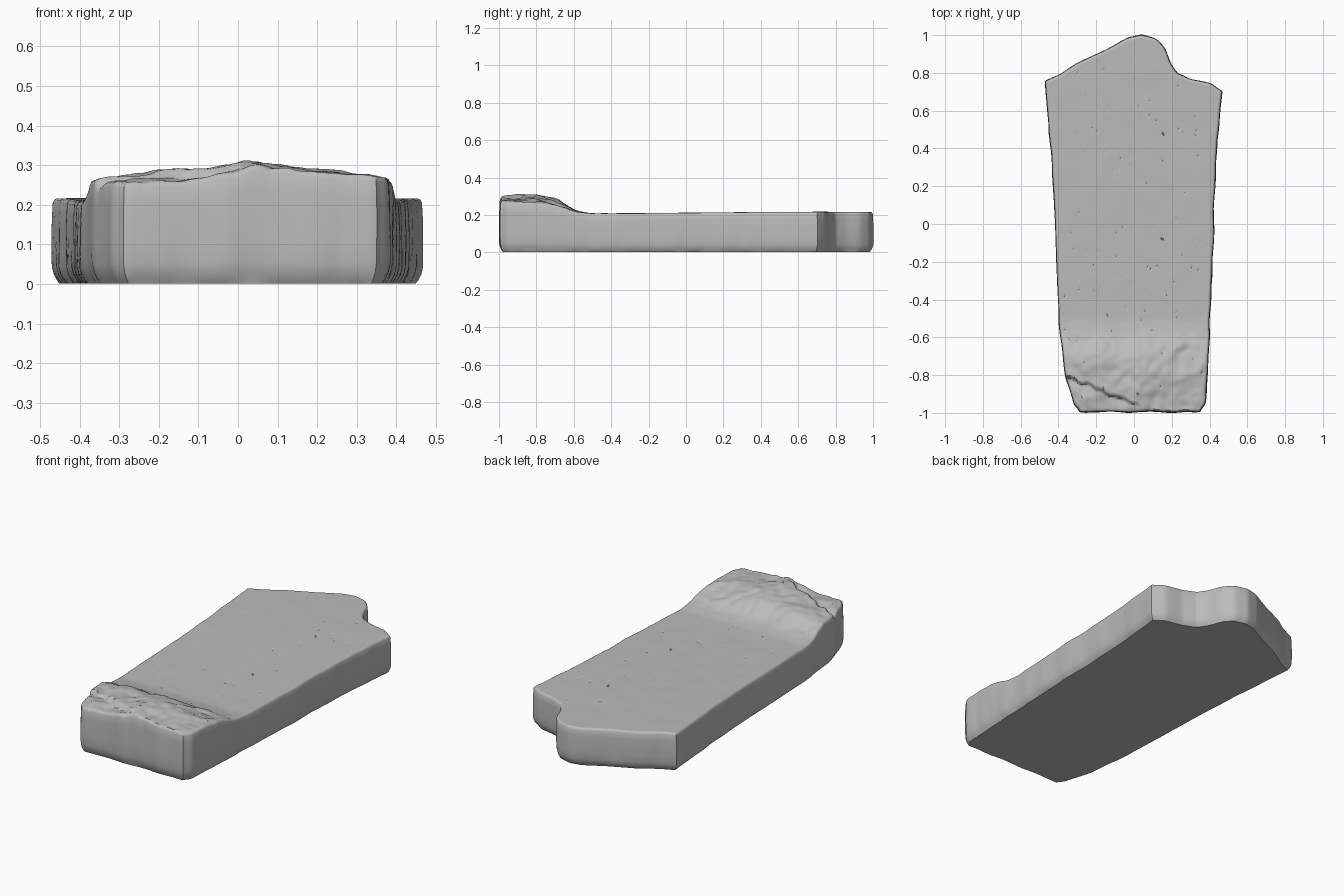
import bpy
import bmesh
import random
from mathutils import Vector, noise

random.seed(4)
COLUMNS, ROWS = 140, 200

default_cube = bpy.data.objects.get("Cube")
if default_cube:
    bpy.data.objects.remove(default_cube, do_unlink=True)

# Outline of the slab: side edges as x over y, back edge as y over x
LEFT_EDGE = [(-.98, -.28), (-.95, -.31), (-.8, -.35), (-.6, -.38), (-.3, -.395),
             (0, -.405), (.2, -.415), (.4, -.43), (.6, -.446), (.74, -.458)]
RIGHT_EDGE = [(-.98, .34), (-.95, .365), (-.8, .377), (-.6, .387), (-.4, .395),
              (-.05, .41), (.2, .415), (.45, .43), (.7, .456)]
BACK_EDGE = [(-.46, .75), (-.38, .785), (-.3, .84), (-.15, .91), (-.03, .975),
             (.04, .99), (.11, .97), (.155, .92), (.18, .85), (.22, .79),
             (.3, .755), (.4, .735), (.456, .695)]
# Height of the raised rough end along y, and its crown across x
RISE = [(-.98, .95), (-.9, 1), (-.76, .95), (-.69, .8), (-.64, .45),
        (-.59, .17), (-.51, 0)]
CROWN = [(-.4, .045), (-.35, .06), (-.3, .07), (-.2, .08), (-.08, .085),
         (.02, .1), (.12, .085), (.36, .065), (.4, .05)]


def linear(points, t):
    if t <= points[0][0]:
        return points[0][1]
    for (a, p), (b, q) in zip(points, points[1:]):
        if t <= b:
            return p + (q - p) * (t - a) / (b - a)
    return points[-1][1]


def curve(points, t, soft=.012):
    """Piecewise curve with its corners softened."""
    return sum(linear(points, t + soft * k) for k in (-1, -.5, 0, .5, 1)) / 5


def smooth(low, high, t):
    t = min(1, max(0, (t - low) / (high - low)))
    return t * t * (3 - 2 * t)


def rough(x, y, scale, seed=0):
    return noise.noise(Vector((x * scale, y * scale, seed)))


def plan_position(u, v):
    across = -.46 + .916 * u
    back = curve(BACK_EDGE, across, .01)
    front = -.983 + .006 * rough(across, 0, 6)
    y = front + (back - front) * v
    left = curve(LEFT_EDGE, y) + .006 * rough(0, y, 7, 1)
    right = curve(RIGHT_EDGE, y) + .006 * rough(0, y, 7, 2)
    return left + (right - left) * u, y


def top_height(x, y):
    height = .208 + .008 * smooth(-.5, .7, y) + .0015 * rough(x, y, 9)
    wobble = .025 * rough(x, 0, 7, 3)
    lift = curve(RISE, y + wobble, .02)
    height += lift * curve(CROWN, x)
    # Chipped ledge along the front left and a shallow scoop on the right
    line = -.83 - .4 * (x + .3) + .025 * rough(x, y, 16, 5)
    height -= .024 * smooth(.01, -.01, y - line) * smooth(.06, -.02, x)
    scoop = Vector((x - .29, y + .71)).length
    height -= .015 * smooth(.09, .03, scoop)
    # Broken stone relief
    relief = .012 * rough(x, y, 8, 6) + .006 * rough(x, y, 20, 7)
    relief += .007 * abs(rough(x, y, 13, 8))
    return height + relief * smooth(-.53, -.65, y)


stone = bpy.data.materials.new("grey stone")
stone.use_nodes = True
grey = (.5, .5, .5, 1)
stone.diffuse_color = grey
shader = stone.node_tree.nodes["Principled BSDF"]
shader.inputs["Base Color"].default_value = grey
shader.inputs["Roughness"].default_value = .9

bm = bmesh.new()

# Top and underside share one plan grid
top, under = [], []
for j in range(ROWS + 1):
    top_row, under_row = [], []
    for i in range(COLUMNS + 1):
        x, y = plan_position(i / COLUMNS, j / ROWS)
        top_row.append(bm.verts.new((x, y, top_height(x, y))))
        under_row.append(bm.verts.new((x * .985, y * .993, .001)))
    top.append(top_row)
    under.append(under_row)
for j in range(ROWS):
    for i in range(COLUMNS):
        corners = [(j, i), (j, i + 1), (j + 1, i + 1), (j + 1, i)]
        bm.faces.new([top[a][b] for a, b in corners])
        bm.faces.new([under[a][b] for a, b in reversed(corners)])

# Small pits in the worn surface
for _ in range(110):
    pit = top[random.randrange(3, ROWS - 3)][random.randrange(3, COLUMNS - 3)]
    pit.co.z -= random.uniform(.003, .007)


def rim(grid):
    """Boundary loop of a grid, counter-clockwise from the front left."""
    return (grid[0][:-1] + [row[-1] for row in grid[:-1]]
            + grid[-1][:0:-1] + [row[0] for row in grid[:0:-1]])


# Side walls: rounded upper edge, worn faces, chamfered lower edge
upper, lower = rim(top), rim(under)
count = len(upper)
outward = []
for k in range(count):
    tangent = upper[(k + 3) % count].co - upper[k - 3].co
    outward.append(Vector((tangent.y, -tangent.x, 0)).normalized())
layers = [upper]
for bulge, share in [(.006, .985), (.01, .95), (.012, .8), (.013, .6),
                     (.013, .4), (.012, .2), (.007, .11), (-.001, .045)]:
    ring = []
    for k, vert in enumerate(upper):
        x, y, z = vert.co
        wear = .004 * noise.noise(Vector((x * 14, y * 14, share * 2)))
        place = vert.co + outward[k] * (bulge + wear * (1 - share))
        place.z = z * share
        ring.append(bm.verts.new(place))
    layers.append(ring)
layers.append(lower)
for above, below in zip(layers, layers[1:]):
    for k in range(count):
        n = (k + 1) % count
        bm.faces.new((above[k], below[k], below[n], above[n]))

bmesh.ops.recalc_face_normals(bm, faces=bm.faces)
mesh = bpy.data.meshes.new("stone_slab")
bm.to_mesh(mesh)
bm.free()
mesh.materials.append(stone)
slab = bpy.data.objects.new("stone_slab", mesh)
bpy.context.collection.objects.link(slab)

bpy.ops.object.select_all(action="DESELECT")
slab.select_set(True)
bpy.context.view_layer.objects.active = slab
bpy.ops.object.shade_smooth_by_angle(angle=.7)
